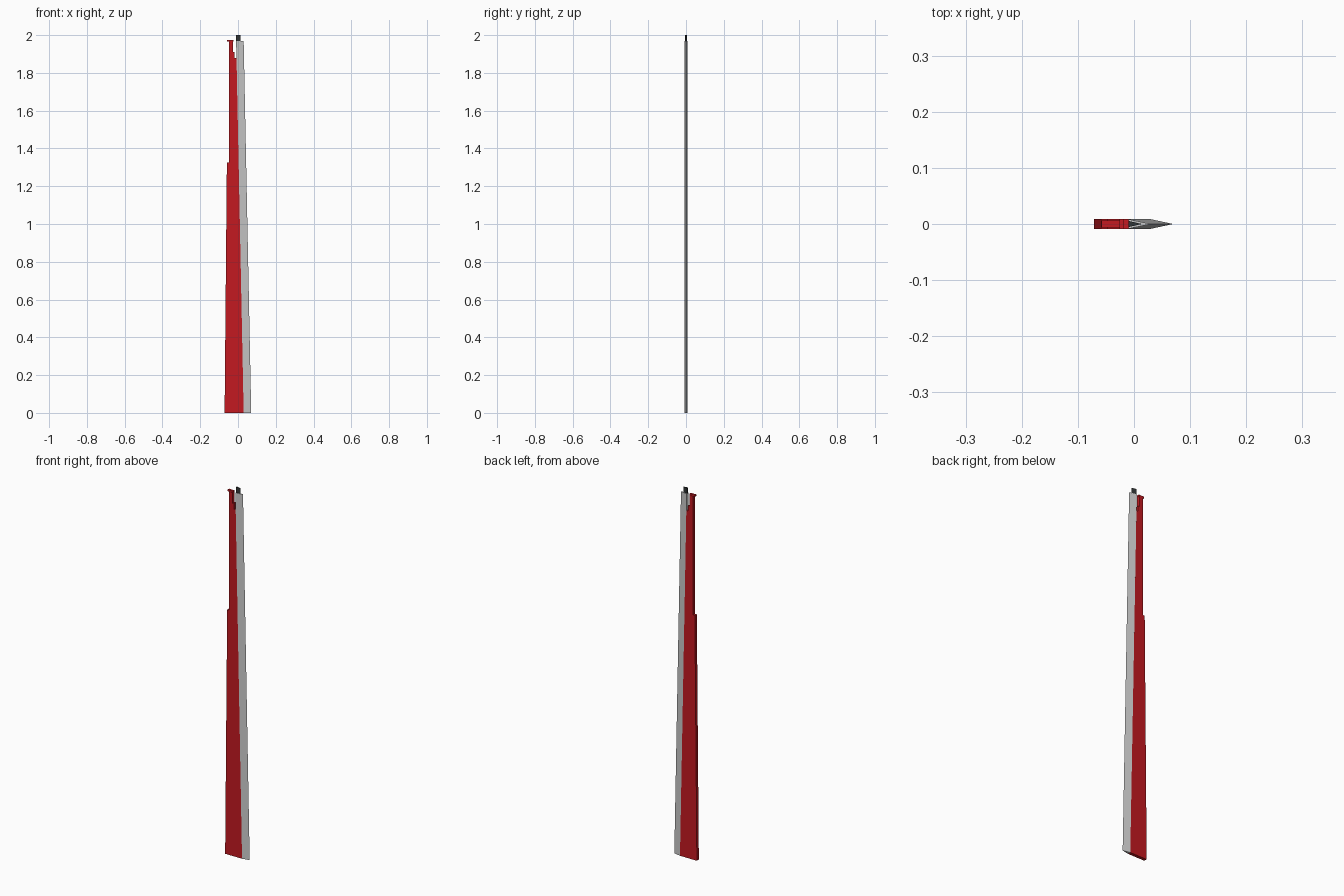
import bpy, bmesh

if "Cube" in bpy.data.objects:
    bpy.data.objects.remove(bpy.data.objects["Cube"])


def material(name, color):
    m = bpy.data.materials.new(name)
    m.diffuse_color = (*color, 1)
    m.use_nodes = True
    m.node_tree.nodes["Principled BSDF"].inputs["Base Color"].default_value = m.diffuse_color
    return m


def finish(name, bm, mat=None):
    bmesh.ops.recalc_face_normals(bm, faces=bm.faces)
    mesh = bpy.data.meshes.new(name)
    bm.to_mesh(mesh)
    bm.free()
    ob = bpy.data.objects.new(name, mesh)
    bpy.context.collection.objects.link(ob)
    if mat:
        mesh.materials.append(mat)
    return ob


def plate(name, outline, half, mat=None):
    """Extrude an x-z outline symmetrically through y."""
    bm = bmesh.new()
    face = bm.faces.new([bm.verts.new((x, -half, z)) for x, z in outline])
    ext = bmesh.ops.extrude_face_region(bm, geom=[face])
    verts = [v for v in ext["geom"] if isinstance(v, bmesh.types.BMVert)]
    bmesh.ops.translate(bm, verts=verts, vec=(0, 2 * half, 0))
    return finish(name, bm, mat)


def wedge(name, lower, upper, mat=None):
    """Triangular prism between two (back_x, edge_x, half, z) sections."""
    bm = bmesh.new()
    rings = [[bm.verts.new(p) for p in ((b, -h, z), (e, 0, z), (b, h, z))]
             for b, e, h, z in (lower, upper)]
    for ring in rings:
        bm.faces.new(ring)
    for i in range(3):
        j = (i + 1) % 3
        bm.faces.new((rings[0][i], rings[0][j], rings[1][j], rings[1][i]))
    return finish(name, bm, mat)


red = material("red", (0.55, 0.01, 0.015))
black = material("black", (0.03, 0.035, 0.035))

# Red spine with a step at the back and a notch near the top
plate("blade_spine", [(-0.071, 0), (0.03, 0), (-0.008, 1.88), (-0.019, 1.88),
                      (-0.019, 1.91), (-0.026, 1.91), (-0.026, 1.967),
                      (-0.047, 1.967), (-0.047, 1.325), (-0.059, 1.325)],
      0.0085, red)

# Small overhanging cap on the spine
plate("spine_cap", [(-0.058, 1.966), (-0.025, 1.966),
                    (-0.025, 1.975), (-0.058, 1.975)], 0.006, red)

# Grey tapered cutting edge
wedge("cutting_edge", (0.03, 0.07, 0.0085, 0), (-0.01, 0.03, 0.0085, 1.97))

# Dark tip rising from the cutting edge
wedge("tip", (-0.0095, 0.014, 0.0055, 1.965), (-0.0095, 0.014, 0.0055, 2.0), black)
